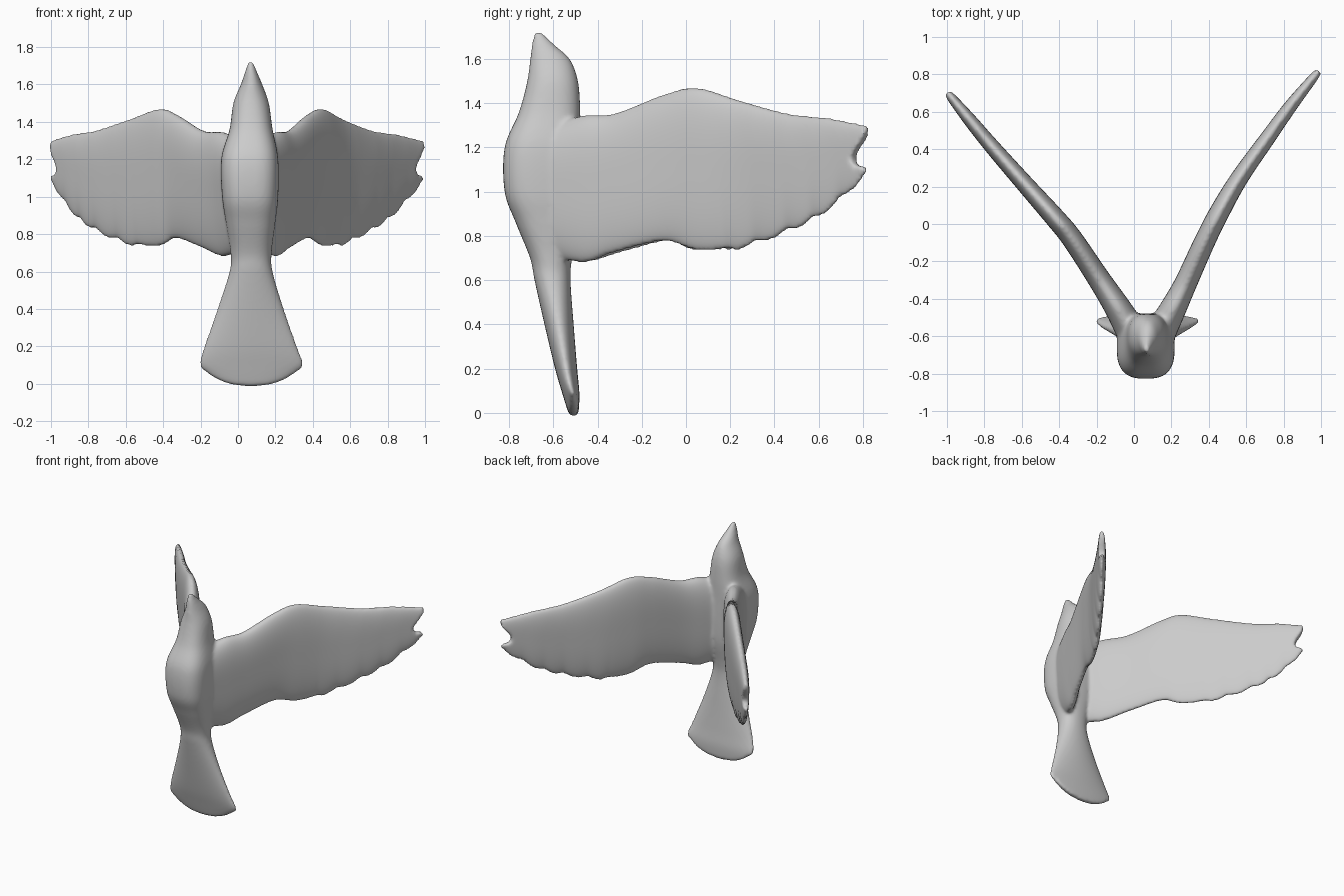
import bpy, bmesh, math
from mathutils import Vector

if "Cube" in bpy.data.objects:
    bpy.data.objects.remove(bpy.data.objects["Cube"])

grey = bpy.data.materials.new("plain grey")
grey.diffuse_color = (0.6, 0.6, 0.6, 1)
grey.use_nodes = True
grey.node_tree.nodes["Principled BSDF"].inputs["Base Color"].default_value = grey.diffuse_color
bm = bmesh.new()


def spline(rows, t):
    """Catmull-Rom interpolation of table rows at fractional index t."""
    n = len(rows) - 1
    t = max(0.0, min(n, t))
    i = min(int(t), n - 1)
    f = t - i
    a, b, c, d = (rows[max(0, min(n, i + k))] for k in (-1, 0, 1, 2))
    return [0.5 * (2 * q + (r - p) * f + (2 * p - 5 * q + 4 * r - s) * f * f
                   + (3 * q - p - 3 * r + s) * f ** 3)
            for p, q, r, s in zip(a, b, c, d)]


def loft(rings):
    """Skin a list of closed rings and close both ends with strips."""
    vs = [[bm.verts.new(p) for p in r] for r in rings]
    n = len(vs[0])
    faces = [bm.faces.new((a[i], a[(i + 1) % n], b[(i + 1) % n], b[i]))
             for a, b in zip(vs, vs[1:]) for i in range(n)]
    for end in (vs[0], vs[-1]):
        for k in range(n // 2):
            quad = [end[k], end[k + 1], end[n - k - 1], end[(n - k) % n]]
            faces.append(bm.faces.new(list(dict.fromkeys(quad))))
    bmesh.ops.recalc_face_normals(bm, faces=faces)


# Head, body and tail: z, left, right, front, back, squareness, edge lift
BODY = [
    (1.722, .055, .08, -.685, -.655, 2, 0),
    (1.66, .035, .105, -.698, -.59, 2, 0),
    (1.60, .015, .13, -.705, -.525, 2, 0),
    (1.50, -.025, .165, -.718, -.488, 2.2, 0),
    (1.36, -.045, .185, -.755, -.478, 2.5, 0),
    (1.20, -.09, .215, -.82, -.478, 2.8, 0),
    (1.00, -.085, .215, -.82, -.478, 2.8, 0),
    (.86, -.065, .20, -.77, -.485, 2.6, 0),
    (.70, -.04, .18, -.705, -.515, 2.3, 0),
    (.60, -.045, .185, -.685, -.522, 2.2, 0),
    (.40, -.11, .245, -.64, -.508, 2, 0),
    (.20, -.18, .315, -.592, -.492, 2, .005),
    (.09, -.207, .35, -.56, -.482, 2, .025),
    (.01, -.20, .343, -.535, -.485, 2, .075),
    (-.012, -.17, .31, -.525, -.49, 2, .075)]
rings = []
for i in range(85):
    z, x0, x1, y0, y1, e, lift = spline(BODY, i / 6)
    ring = []
    for k in range(48):
        c, s = math.cos(k * math.tau / 48), math.sin(k * math.tau / 48)
        cx = math.copysign(abs(c) ** (2 / e), c)
        sy = math.copysign(abs(s) ** (2 / e), s)
        ring.append(((x0 + x1) / 2 + cx * (x1 - x0) / 2,
                     (y0 + y1) / 2 + sy * (y1 - y0) / 2,
                     z + lift * abs(cx) ** 2.5))
    rings.append(ring)
loft(rings)

# Wings: plan centre lines, then shared top edge, bottom edge and thickness
RIGHT = [(.12, -.62), (.205, -.46), (.275, -.32), (.375, -.1), (.45, .05),
         (.56, .24), (.715, .46), (.845, .64), (.99, .82)]
LEFT = [(.01, -.62), (-.08, -.46), (-.19, -.29), (-.33, -.08), (-.42, .03),
        (-.58, .21), (-.76, .415), (-.885, .565), (-1.0, .705)]
EDGE = [(1.30, .71, .20), (1.345, .68, .165), (1.355, .725, .14),
        (1.44, .775, .13), (1.47, .735, .125), (1.415, .75, .11),
        (1.355, .825, .095), (1.335, .92, .08), (1.30, 1.085, .05)]


def wing_point(plan, t, v, side):
    # forked tip: the middle of the chord stops short
    s = t - .42 * math.exp(-((v - .45) / .25) ** 2) * (t / 8) ** 5
    top, bottom, thick = spline(EDGE, s)
    if 4.7 < s < 7.9:  # feather scallops along the trailing edge
        bottom += .008 - .022 * abs(math.sin(math.pi * 1.55 * (s - 4.7)))
    x, y = spline(plan, s)
    xa, ya = spline(plan, s - .1)
    xb, yb = spline(plan, s + .1)
    n = Vector((yb - ya, xa - xb)).normalized()
    w = side * thick / 2 * (.65 + .35 * v) * math.sqrt(max(0, 1 - abs(2 * v - 1) ** 3))
    return (x + n.x * w, y + n.y * w, bottom + (top - bottom) * v)


for plan in (RIGHT, LEFT):
    rings = []
    for i in range(121):
        t = i / 15
        vs = [(1 - math.cos(math.pi * k / 32)) / 2 for k in range(33)]
        rings.append([wing_point(plan, t, v, 1) for v in vs]
                     + [wing_point(plan, t, v, -1) for v in vs[-2:0:-1]])
    loft(rings)

mesh = bpy.data.meshes.new("bird")
bm.to_mesh(mesh)
bm.free()
mesh.materials.append(grey)
bird = bpy.data.objects.new("bird", mesh)
bpy.context.collection.objects.link(bird)

# Fuse the parts and soften the joints
fuse = bird.modifiers.new("fuse", 'REMESH')
fuse.mode = 'VOXEL'
fuse.voxel_size = 0.011
fuse.use_smooth_shade = True
soft = bird.modifiers.new("soften", 'SMOOTH')
soft.factor = 0.5
soft.iterations = 8
